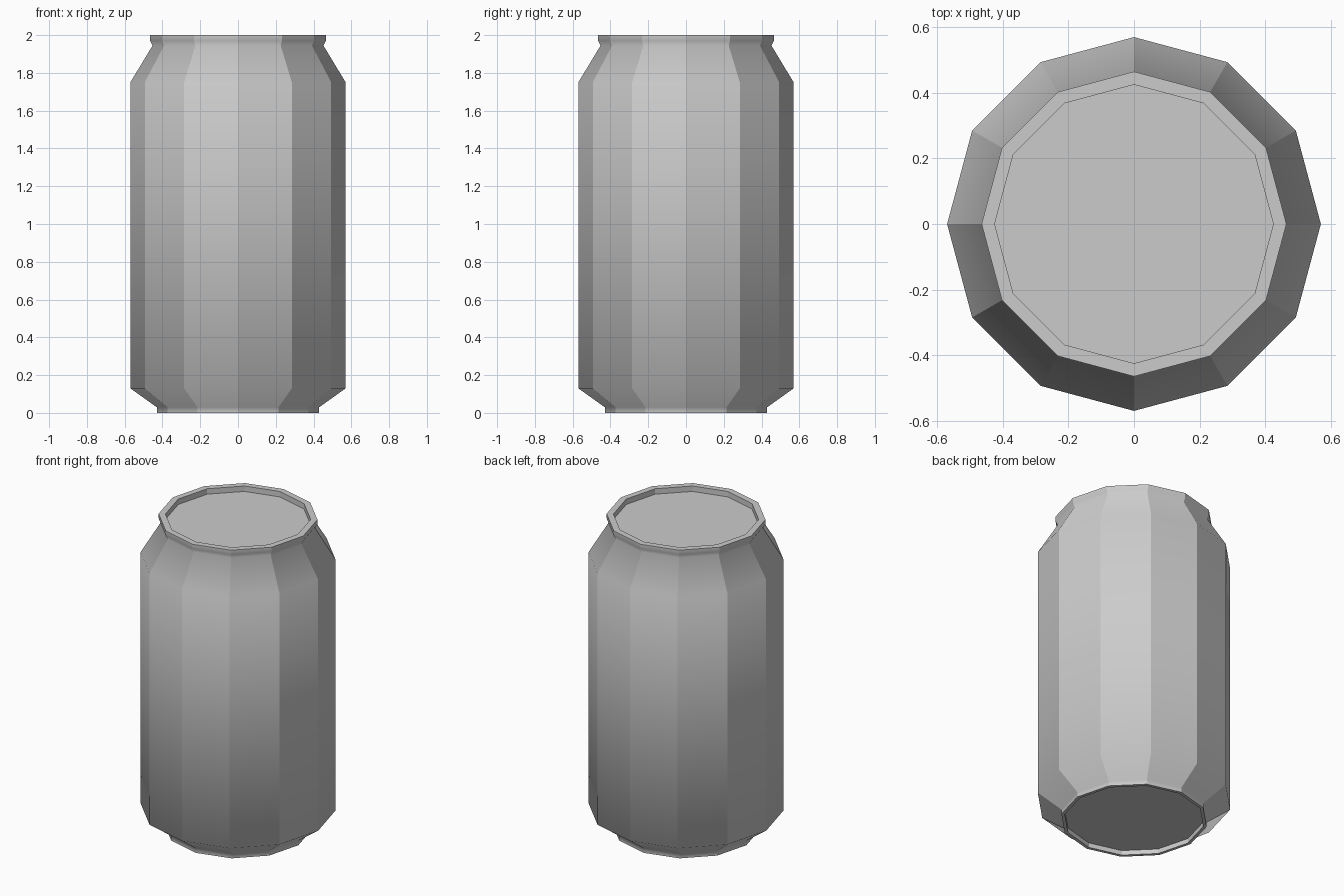
import bpy, bmesh
from math import cos, sin, pi

if "Cube" in bpy.data.objects:
    bpy.data.objects.remove(bpy.data.objects["Cube"])

SIDES = 12


def lathe(name, profile, sharp_levels=(), cap=False, flip=False):
    """Spin (radius, z) points into a 12-sided shell with crisp vertical facets."""
    bm = bmesh.new()
    rings = [[bm.verts.new((r * cos(2 * pi * i / SIDES), r * sin(2 * pi * i / SIDES), z))
              for i in range(SIDES)] for r, z in profile]
    for low, high in zip(rings, rings[1:]):
        for i in range(SIDES):
            j = (i + 1) % SIDES
            bm.faces.new((low[i], low[j], high[j], high[i])).smooth = True
            bm.edges.get((low[i], high[i])).smooth = False
    for level in sharp_levels:
        for i in range(SIDES):
            bm.edges.get((rings[level][i], rings[level][(i + 1) % SIDES])).smooth = False
    if cap:
        bm.faces.new(rings[0][::-1] if flip else rings[0])
    mesh = bpy.data.meshes.new(name)
    bm.to_mesh(mesh)
    bm.free()
    obj = bpy.data.objects.new(name, mesh)
    bpy.context.collection.objects.link(obj)
    return obj


# Can wall: inner foot, foot, lower bevel, straight side, shoulder, neck, rim, inner rim
lathe("can_body", [
    (0.41, 0.03), (0.41, 0.0), (0.43, 0.0), (0.43, 0.03),
    (0.57, 0.13), (0.57, 1.75), (0.452, 1.945), (0.465, 1.97),
    (0.465, 2.0), (0.425, 2.0), (0.425, 1.965)],
    sharp_levels=(1, 2, 8, 9))

# Recessed lid and base discs
lathe("lid", [(0.425, 1.965)], cap=True)
lathe("base", [(0.41, 0.03)], cap=True, flip=True)
